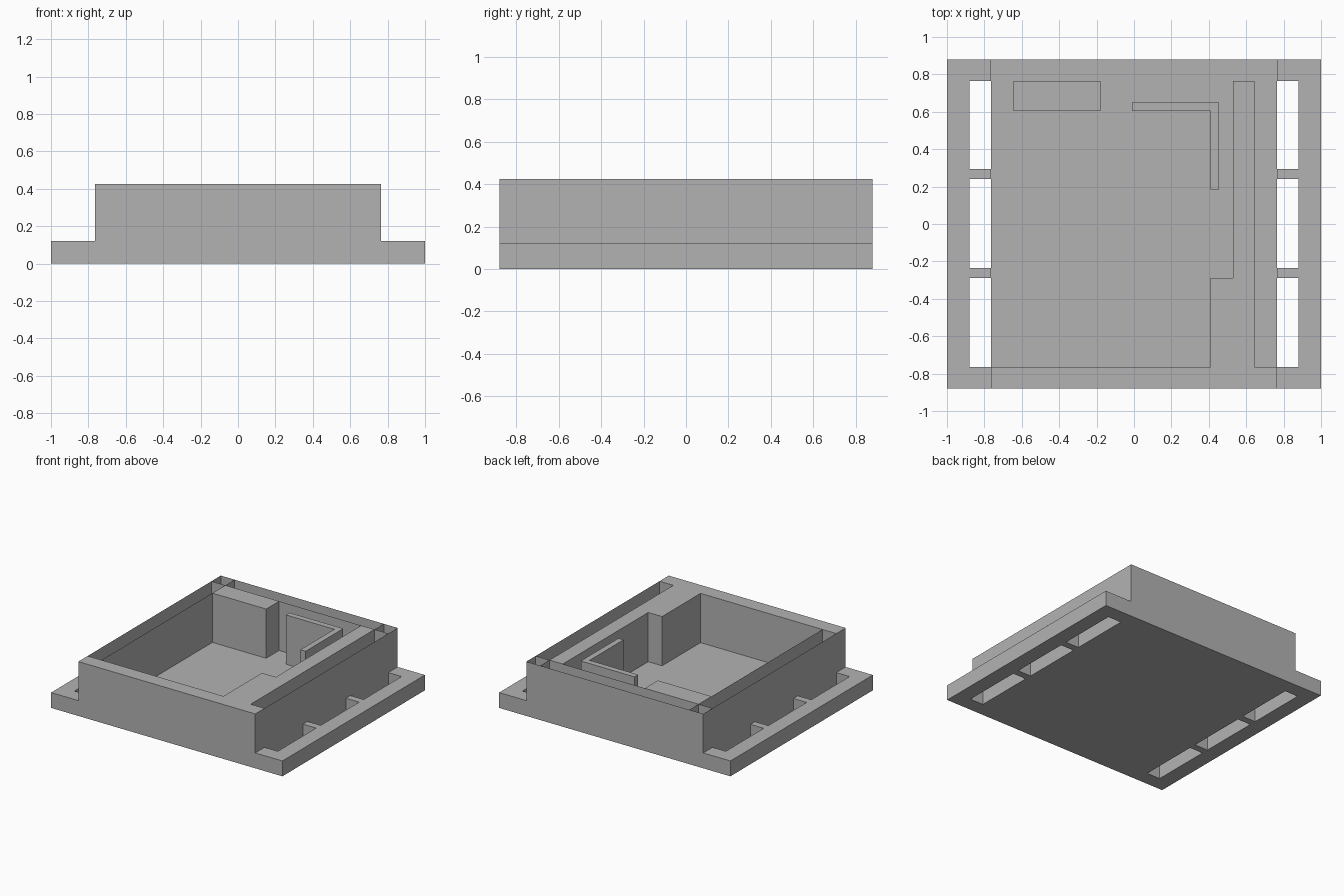
import bpy, bmesh

if "Cube" in bpy.data.objects:
    bpy.data.objects.remove(bpy.data.objects["Cube"])

grey = bpy.data.materials.new("plain grey")
grey.use_nodes = True
grey.diffuse_color = (0.45, 0.45, 0.45, 1)
grey.node_tree.nodes["Principled BSDF"].inputs["Base Color"].default_value = (0.45, 0.45, 0.45, 1)

OUT_X, OUT_Y = 0.765, 0.88      # outer shell
IN_X, IN_Y = 0.645, 0.765       # inner partitions
EDGE_X, SLOT_X = 1.0, 0.88      # side flanges
FLOOR, FLANGE, TOP = 0.04, 0.12, 0.425


def finish(name, bm):
    mesh = bpy.data.meshes.new(name)
    bm.to_mesh(mesh)
    bm.free()
    mesh.materials.append(grey)
    obj = bpy.data.objects.new(name, mesh)
    bpy.context.collection.objects.link(obj)
    return obj


def prism(name, outline, z0, z1):
    """Solid with a flat outline, raised from z0 to z1."""
    bm = bmesh.new()
    face = bm.faces.new([bm.verts.new((x, y, z0)) for x, y in outline])
    raised = bmesh.ops.extrude_face_region(bm, geom=[face], use_keep_orig=True)["geom"]
    bmesh.ops.translate(bm, vec=(0, 0, z1 - z0),
                        verts=[v for v in raised if isinstance(v, bmesh.types.BMVert)])
    bmesh.ops.recalc_face_normals(bm, faces=bm.faces)
    return finish(name, bm)


def block(name, x0, x1, y0, y1, z0, z1):
    return prism(name, [(x0, y0), (x1, y0), (x1, y1), (x0, y1)], z0, z1)


def sheet(name, path, z0, z1):
    """Open wall of no thickness along a path."""
    bm = bmesh.new()
    rows = [[bm.verts.new((x, y, z)) for x, y in path] for z in (z0, z1)]
    for i in range(len(path) - 1):
        bm.faces.new((rows[0][i], rows[0][i + 1], rows[1][i + 1], rows[1][i]))
    return finish(name, bm)


# Floor and solid front wall
block("floor", -OUT_X, OUT_X, -IN_Y, OUT_Y, 0, FLOOR)
block("front_wall", -OUT_X, OUT_X, -OUT_Y, -IN_Y, 0, TOP)

# Thin outer shell and thin inner partitions, open on top
sheet("outer_shell", [(OUT_X, -IN_Y), (OUT_X, OUT_Y), (-OUT_X, OUT_Y), (-OUT_X, -IN_Y)],
      FLOOR, TOP)
for side, name in ((1, "left"), (-1, "right")):
    sheet(name + "_partition", [(side * IN_X, -IN_Y), (side * IN_X, OUT_Y)], FLOOR, TOP)
sheet("back_partition", [(-OUT_X, IN_Y), (OUT_X, IN_Y)], FLOOR, TOP)

# Inner rib with its wide front end
prism("side_rib", [(0.41, -IN_Y), (IN_X, -IN_Y), (IN_X, IN_Y), (0.53, IN_Y),
                   (0.53, -0.29), (0.41, -0.29)], FLOOR, TOP)

# Block and angled rib by the back wall
block("back_block", -IN_X, -0.18, 0.605, IN_Y, FLOOR, TOP)
prism("angled_rib", [(-0.01, 0.605), (0.41, 0.605), (0.41, 0.185), (0.455, 0.185),
                     (0.455, 0.65), (-0.01, 0.65)], FLOOR, TOP)

# Comb-shaped flanges: the slots reach in to the shell
comb = [(OUT_X, -OUT_Y), (EDGE_X, -OUT_Y), (EDGE_X, OUT_Y), (OUT_X, OUT_Y)]
for y0, y1 in ((0.295, IN_Y), (-0.235, 0.24), (-IN_Y, -0.29)):
    comb += [(OUT_X, y1), (SLOT_X, y1), (SLOT_X, y0), (OUT_X, y0)]
for side, name in ((1, "left"), (-1, "right")):
    prism(name + "_flange", [(side * x, y) for x, y in comb], 0, FLANGE)
